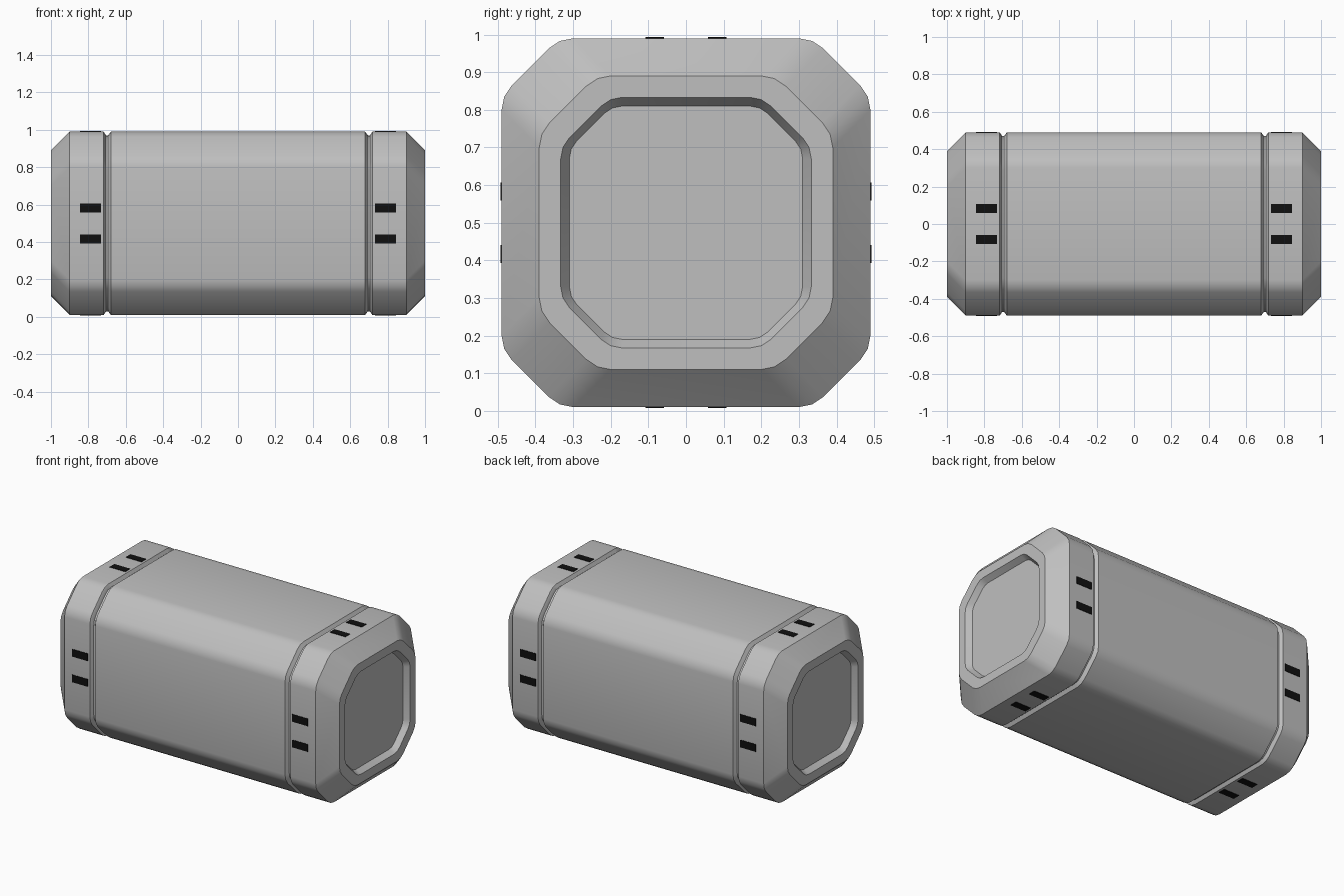
import bpy, bmesh, math
from mathutils import Matrix

if "Cube" in bpy.data.objects:
    bpy.data.objects.remove(bpy.data.objects["Cube"])

CENTRE_Z = 0.5


def material(name, value):
    m = bpy.data.materials.new(name)
    m.diffuse_color = (value, value, value, 1)
    m.use_nodes = True
    m.node_tree.nodes["Principled BSDF"].inputs["Base Color"].default_value = m.diffuse_color
    return m


GREY = material("casing grey", 0.52)
BLACK = material("slot black", 0.005)


def section(x, flat, half):
    """Square with rounded chamfered corners, lying across the x axis."""
    k = (half - flat) / 0.19
    octant = [(flat, half),
              (flat + 0.035 * k, half - 0.007 * k),
              (flat + 0.065 * k, half - 0.027 * k)]
    corner = octant + [(b, a) for a, b in reversed(octant)]
    ring = []
    for _ in range(4):
        ring += corner
        corner = [(b, -a) for a, b in corner]
    return [(x, y, z + CENTRE_Z) for y, z in ring]


def finish(name, bm, mat):
    bmesh.ops.recalc_face_normals(bm, faces=bm.faces)
    me = bpy.data.meshes.new(name)
    bm.to_mesh(me)
    bm.free()
    me.materials.append(mat)
    me.shade_smooth()
    me.set_sharp_from_angle(angle=math.radians(30))
    ob = bpy.data.objects.new(name, me)
    bpy.context.collection.objects.link(ob)
    return ob


def loft(name, stations):
    """Skin a row of sections and close both ends."""
    bm = bmesh.new()
    rings = [[bm.verts.new(p) for p in section(*s)] for s in stations]
    n = len(rings[0])
    for a, b in zip(rings, rings[1:]):
        for i in range(n):
            j = (i + 1) % n
            bm.faces.new((a[i], a[j], b[j], b[i]))
    bm.faces.new(rings[0])
    bm.faces.new(rings[-1])
    return finish(name, bm, GREY)


# Long middle body, stepping down at each end into the groove
loft("middle_body", [(-0.705, 0.288, 0.47), (-0.695, 0.288, 0.47),
                     (-0.68, 0.30, 0.49), (0.68, 0.30, 0.49),
                     (0.695, 0.288, 0.47), (0.705, 0.288, 0.47)])

# End caps: groove edge, straight band, bevel, rim and recessed panel
cap = [(0.705, 0.288, 0.47), (0.718, 0.30, 0.49), (0.90, 0.30, 0.49),
       (1.00, 0.20, 0.39), (1.00, 0.17, 0.333), (0.965, 0.17, 0.31)]
for side, s in (("right", 1), ("left", -1)):
    loft(side + "_end_cap", [(s * x, f, h) for x, f, h in cap])

# Pairs of dark slots on all four sides of each cap
for side, s in (("right", 1), ("left", -1)):
    bm = bmesh.new()
    for turn in range(4):
        spin = Matrix.Rotation(turn * math.pi / 2, 4, 'X')
        for offset in (-0.083, 0.083):
            place = (Matrix.Translation((0, 0, CENTRE_Z)) @ spin
                     @ Matrix.Translation((s * 0.789, offset, 0.49))
                     @ Matrix.Diagonal((0.112, 0.048, 0.006, 1)))
            bmesh.ops.create_cube(bm, size=1, matrix=place)
    finish(side + "_cap_slots", bm, BLACK)
